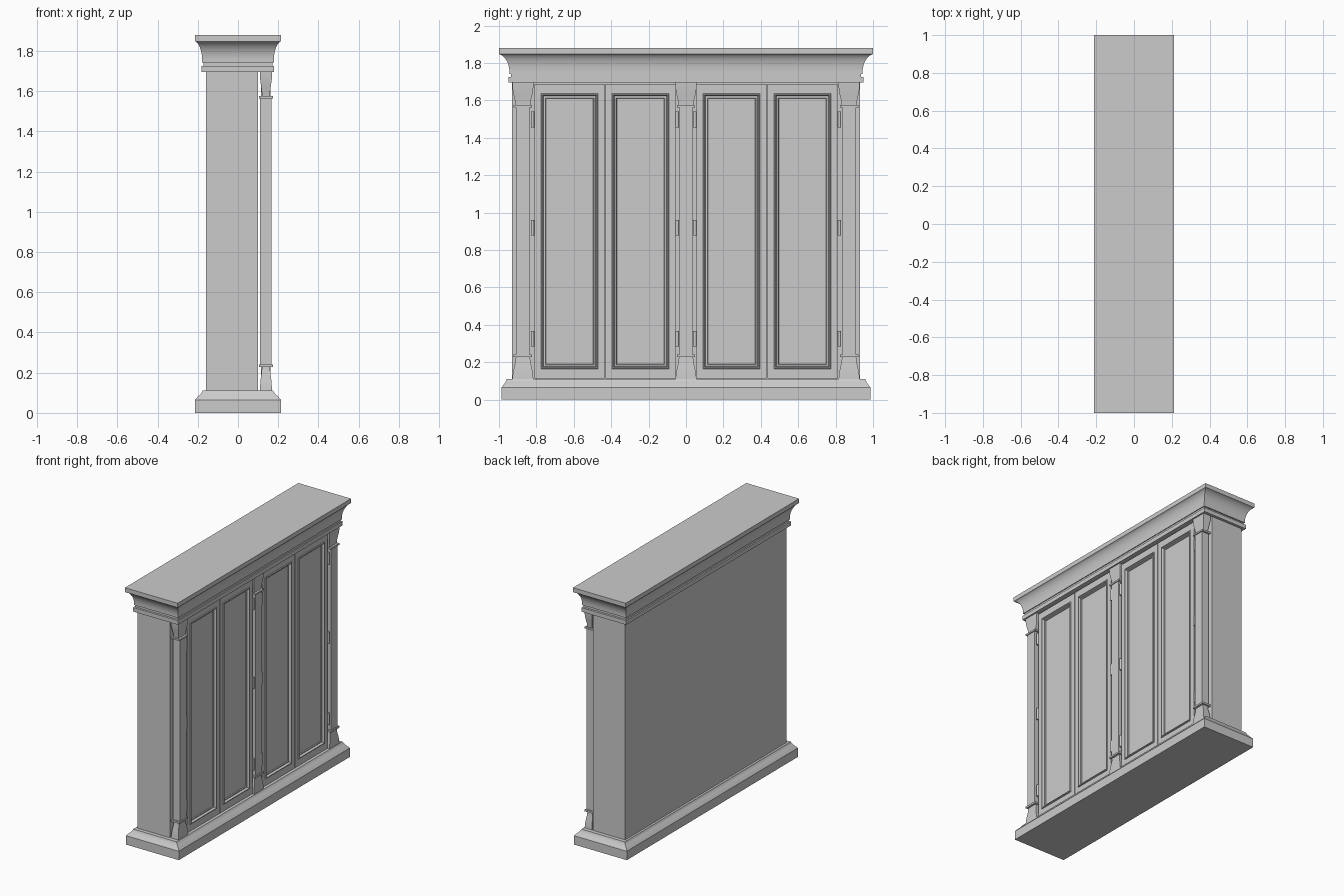
import bpy, bmesh, math


def loft(name, rings):
    """Skin a list of four-cornered rings and cap both ends."""
    bm = bmesh.new()
    loops = [[bm.verts.new(p) for p in ring] for ring in rings]
    for a, b in zip(loops, loops[1:]):
        for i in range(4):
            j = (i + 1) % 4
            bm.faces.new((a[i], a[j], b[j], b[i]))
    bm.faces.new(loops[0])
    bm.faces.new(loops[-1])
    bmesh.ops.recalc_face_normals(bm, faces=bm.faces)
    mesh = bpy.data.meshes.new(name)
    bm.to_mesh(mesh)
    bm.free()
    ob = bpy.data.objects.new(name, mesh)
    bpy.context.collection.objects.link(ob)
    return ob


def smooth(ob):
    bpy.ops.object.select_all(action='DESELECT')
    ob.select_set(True)
    bpy.context.view_layer.objects.active = ob
    bpy.ops.object.shade_smooth_by_angle(angle=math.radians(30))


def stack(name, sections, y=0.0):
    """Horizontal rectangular sections given as (z, x_min, x_max, half_width_y)."""
    return loft(name, [[(x0, y - h, z), (x1, y - h, z), (x1, y + h, z), (x0, y + h, z)]
                       for z, x0, x1, h in sections])


# Carcass and moulded plinth
stack("carcass", [(0.10, -0.16, 0.10, 0.93), (1.71, -0.16, 0.10, 0.93)])
smooth(stack("base_plinth", [
    (0.0, -0.213, 0.213, 0.987), (0.065, -0.213, 0.213, 0.987),
    (0.078, -0.203, 0.203, 0.977), (0.092, -0.188, 0.188, 0.966),
    (0.102, -0.179, 0.179, 0.961), (0.112, -0.176, 0.174, 0.958)]))

# Crown: lower band, neck, then a cove flaring out to the top slab
crown = [(1.695, -0.182, 0.18, 0.95), (1.725, -0.182, 0.18, 0.95),
         (1.725, -0.172, 0.172, 0.935), (1.742, -0.172, 0.172, 0.935),
         (1.742, -0.178, 0.178, 0.944)]
for i in range(11):
    a = math.radians(72) * i / 10
    out = (1 - math.cos(a)) / (1 - math.cos(math.radians(72)))
    z = 1.752 + 0.094 * math.sin(a) / math.sin(math.radians(72))
    x = 0.178 + 0.031 * out
    crown.append((z, -x, x, 0.944 + 0.05 * out))
crown += [(1.848, -0.213, 0.213, 1.0), (1.88, -0.213, 0.213, 1.0)]
smooth(stack("crown_cornice", crown))

# Pilasters: flared foot, collar, shaft, collar, flared capital
profile = [(0.11, 0.030, 0.056), (0.135, 0.029, 0.054), (0.17, 0.026, 0.048),
           (0.20, 0.022, 0.041), (0.228, 0.020, 0.038),
           (0.228, 0.035, 0.049), (0.241, 0.035, 0.049),
           (0.241, 0.0285, 0.036), (1.563, 0.0285, 0.036),
           (1.563, 0.035, 0.049), (1.575, 0.035, 0.049),
           (1.575, 0.020, 0.040), (1.60, 0.021, 0.043), (1.63, 0.025, 0.050),
           (1.66, 0.029, 0.055), (1.70, 0.031, 0.057)]
for label, y in (("left", -0.872), ("middle", 0.0), ("right", 0.872)):
    smooth(stack(label + "_pilaster",
                 [(z, 0.139 - hx, 0.139 + hx, hy) for z, hx, hy in profile], y))

# Doors: slab with a raised moulding around a recessed panel
BACK, FACE = 0.114, 0.155
steps = [(0, 0, BACK), (0, 0, FACE), (0.035, 0.050, FACE), (0.037, 0.052, FACE + 0.006),
         (0.043, 0.058, FACE + 0.006), (0.048, 0.063, FACE - 0.010),
         (0.058, 0.073, FACE - 0.006), (0.061, 0.076, FACE - 0.012)]
for n, y0 in enumerate((-0.810, -0.431, 0.056, 0.435)):
    y1, z0, z1 = y0 + 0.375, 0.114, 1.687
    loft("door_%d" % (n + 1),
         [[(x, y0 + a, z0 + b), (x, y1 - a, z0 + b), (x, y1 - a, z1 - b), (x, y0 + a, z1 - b)]
          for a, b, x in steps])

# Barrel hinges between doors and pilasters
for y in (-0.820, -0.047, 0.047, 0.820):
    for z in (0.326, 0.92, 1.498):
        bpy.ops.mesh.primitive_cylinder_add(vertices=16, radius=0.009, depth=0.084,
                                            location=(0.154, y, z))
        hinge = bpy.context.object
        hinge.name = "hinge"
        smooth(hinge)
